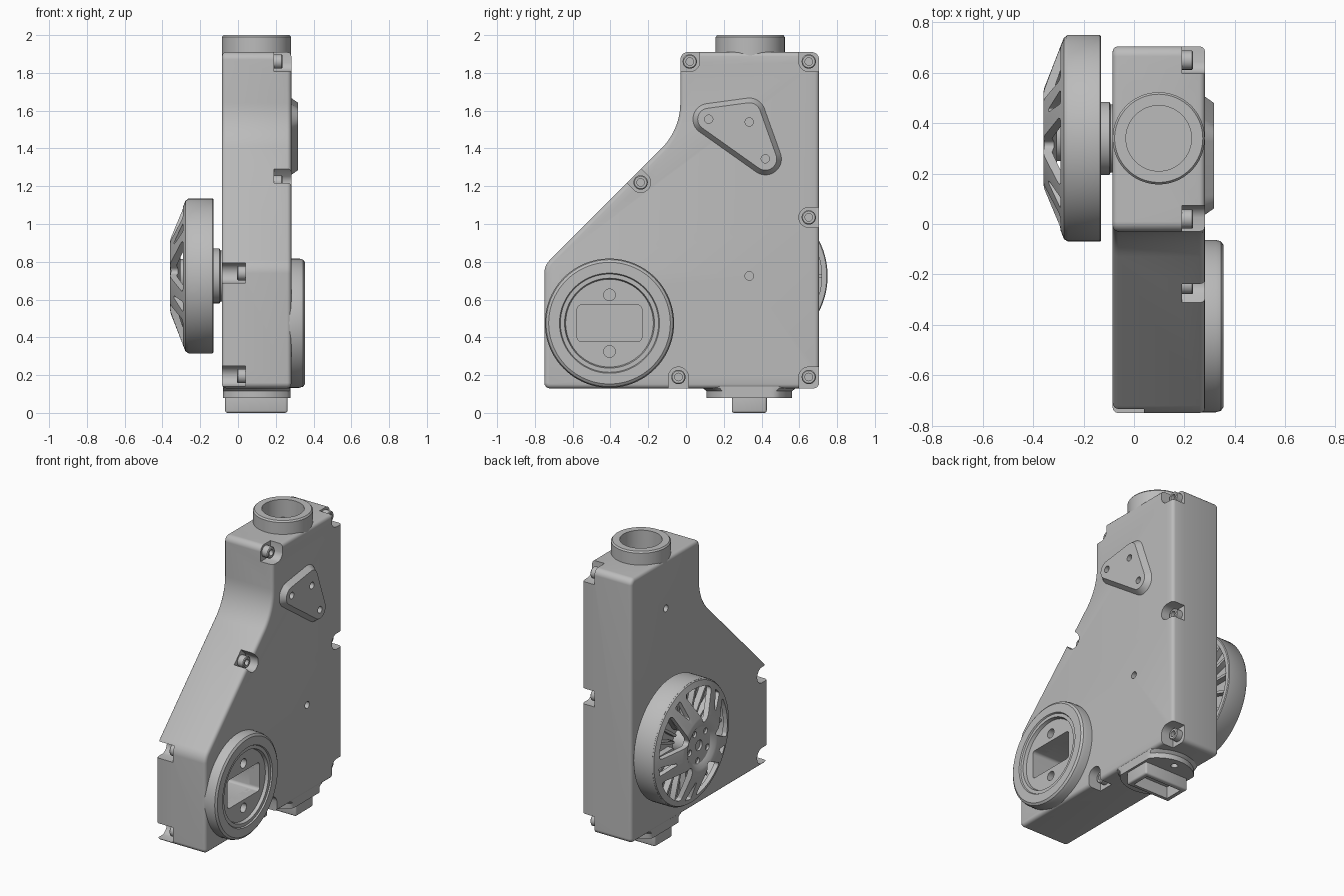
import bpy, bmesh
from math import sin, cos, tan, pi, radians
from mathutils import Matrix, Vector

if "Cube" in bpy.data.objects:
    bpy.data.objects.remove(bpy.data.objects["Cube"])

GREY = (0.5, 0.5, 0.5, 1)
grey = bpy.data.materials.new("light grey")
grey.use_nodes = True
grey.diffuse_color = GREY
grey.node_tree.nodes["Principled BSDF"].inputs["Base Color"].default_value = GREY

X_AXIS = Matrix.Rotation(pi / 2, 4, 'Y')
Z_AXIS = Matrix.Identity(4)


def make(name, bm):
    bmesh.ops.recalc_face_normals(bm, faces=bm.faces)
    mesh = bpy.data.meshes.new(name)
    bm.to_mesh(mesh)
    bm.free()
    mesh.materials.append(grey)
    obj = bpy.data.objects.new(name, mesh)
    bpy.context.collection.objects.link(obj)
    return obj


def activate(obj):
    bpy.ops.object.select_all(action='DESELECT')
    obj.select_set(True)
    bpy.context.view_layer.objects.active = obj


def smooth(obj):
    activate(obj)
    bpy.ops.object.shade_smooth_by_angle(angle=radians(32))
    return obj


def bevel(obj, width, segments=3, angle=60):
    activate(obj)
    mod = obj.modifiers.new("bevel", 'BEVEL')
    mod.width, mod.segments = width, segments
    mod.limit_method, mod.angle_limit = 'ANGLE', radians(angle)
    bpy.ops.object.modifier_apply(modifier=mod.name)


def cut(targets, cutters):
    for obj in targets:
        activate(obj)
        for cutter in cutters:
            mod = obj.modifiers.new("cut", 'BOOLEAN')
            mod.operation, mod.solver, mod.object = 'DIFFERENCE', 'EXACT', cutter
            bpy.ops.object.modifier_apply(modifier=mod.name)
    for cutter in cutters:
        bpy.data.objects.remove(cutter)


def hull(name, circles, x0, x1, inset=0, n=24):
    """Convex outline around circles (y, z, r), extruded along x."""
    bm = bmesh.new()
    for x, shrink in ((x0, 0), (x1, inset)):
        for y, z, r in circles:
            for i in range(n):
                a = 2 * pi * (i + 0.5) / n
                bm.verts.new((x, y + (r - shrink) * cos(a), z + (r - shrink) * sin(a)))
    res = bmesh.ops.convex_hull(bm, input=bm.verts)
    loose = [v for v in res["geom_interior"] if isinstance(v, bmesh.types.BMVert)]
    bmesh.ops.delete(bm, geom=loose, context='VERTS')
    bmesh.ops.dissolve_limit(bm, angle_limit=0.01, verts=bm.verts, edges=bm.edges)
    return make(name, bm)


def lathe(name, profile, centre, axis=X_AXIS, n=64):
    """Closed profile of (radius, height) turned about an axis."""
    bm = bmesh.new()
    rings = [[bm.verts.new((r * cos(2 * pi * i / n), r * sin(2 * pi * i / n), h))
              for r, h in profile] for i in range(n)]
    m = len(profile)
    for i in range(n):
        a, b = rings[i], rings[(i + 1) % n]
        for j in range(m):
            k = (j + 1) % m
            if profile[j][0] or profile[k][0]:
                bm.faces.new((a[j], a[k], b[k], b[j]))
    bmesh.ops.remove_doubles(bm, verts=bm.verts, dist=1e-5)
    bm.transform(Matrix.Translation(centre) @ axis)
    return make(name, bm)


def rounded(corners, steps=10):
    """Outline with each corner (y, z, radius) filleted."""
    out = []
    for i, (y, z, r) in enumerate(corners):
        p = Vector((y, z))
        a = (Vector(corners[i - 1][:2]) - p).normalized()
        b = (Vector(corners[(i + 1) % len(corners)][:2]) - p).normalized()
        half = a.angle(b) / 2
        c = p + (a + b).normalized() * r / sin(half)
        start, end = p + a * r / tan(half) - c, p + b * r / tan(half) - c
        for s in range(steps + 1):
            t = s / steps
            out.append(c + (start * (1 - t) + end * t).normalized() * r)
    return out


# Housing
outline = rounded([(-0.75, 0.13, 0.03), (0.705, 0.13, 0.03), (0.705, 1.91, 0.04),
                   (-0.03, 1.91, 0.04), (-0.03, 1.5, 0.34), (-0.75, 0.78, 0.1)])
bm = bmesh.new()
face = bm.faces.new([bm.verts.new((-0.085, p.x, p.y)) for p in outline])
ext = bmesh.ops.extrude_face_region(bm, geom=[face])
bmesh.ops.translate(bm, vec=(0.367, 0, 0),
                    verts=[g for g in ext["geom"] if isinstance(g, bmesh.types.BMVert)])
housing = make("housing", bm)
bevel(housing, 0.022)

# Screw notches: position and the directions in which each one opens
O = 0.15
right_screws = [
    (0.02, 1.86, [(-O, 0), (0, O), (-O, O)]), (0.65, 1.86, [(O, 0), (0, O), (O, O)]),
    (0.65, 1.035, [(O, 0)]), (0.65, 0.19, [(O, 0), (0, -O), (O, -O)]),
    (-0.04, 0.19, [(0, -O)]), (-0.24, 1.22, [(-O, O)])]
left_screws = [(-0.69, 0.74, [(-O, 0)]), (-0.69, 0.195, [(-O, 0)])]
for side, screws, floor, outer in (("left", right_screws, 0.19, 0.4),
                                   ("right", left_screws, 0.04, -0.2)):
    s = 1 if outer > floor else -1
    for i, (y, z, opens) in enumerate(screws):
        spots = [(0, 0)] + opens
        cut([housing], [hull("notch", [(y + a, z + b, 0.053) for a, b in spots], floor, outer)])
        smooth(lathe(f"{side}_screw_{i + 1}",
                     [(0, floor - s * 0.01), (0.038, floor - s * 0.01), (0.038, floor + s * 0.04),
                      (0.033, floor + s * 0.045), (0.02, floor + s * 0.045),
                      (0.02, floor + s * 0.02), (0, floor + s * 0.02)], (0, y, z), n=24))

# Small holes in both side walls
cut([housing], [hull("hole", [(0.335, 0.725, 0.023)], 0.2, 0.4),
                hull("hole", [(0.335, 1.58, 0.023)], -0.2, 0)])

# Round socket with rectangular pocket
RY, RZ = -0.405, 0.475
socket = lathe("socket_ring", [(0, 0.25), (0.342, 0.25), (0.342, 0.325), (0.336, 0.345),
                               (0.322, 0.355), (0.265, 0.355), (0.26, 0.346), (0.238, 0.346),
                               (0.232, 0.325), (0, 0.325)], (0, RY, RZ), n=96)
pocket = [(RY + a * 0.15, RZ + b * 0.075, 0.021) for a in (-1, 1) for b in (-1, 1)]
cut([housing, socket], [hull("pocket", pocket, 0.05, 0.5)] +
    [hull("hole", [(RY, RZ + d, 0.031)], 0.15, 0.5) for d in (-0.15, 0.15)])
smooth(socket)

# Raised three-cornered pad
pad = hull("triangular_pad", [(0.12, 1.555, 0.088), (0.335, 1.582, 0.09), (0.42, 1.345, 0.09)],
           0.275, 0.318, 0.03, 40)
cut([pad], [hull("hole", [(y, z, 0.022)], 0.29, 0.4)
            for y, z in ((0.12, 1.555), (0.335, 1.54), (0.42, 1.345))])
smooth(pad)

# Top collar
CX, CY = 0.098, 0.34
collar = lathe("top_collar", [(0, 1.86), (0.183, 1.86), (0.183, 1.99), (0.175, 2.0), (0, 2.0)],
               (CX, CY, 0), Z_AXIS)
cut([housing, collar], [lathe("bore", [(0, 1.88), (0.13, 1.88), (0.13, 2.2), (0, 2.2)],
                              (CX, CY, 0), Z_AXIS)])
smooth(collar)
smooth(housing)

# Bottom flange, trimmed to the housing width
flange = lathe("bottom_flange", [(0, 0.16), (0.245, 0.16), (0.245, 0.13), (0.226, 0.115),
                                 (0.226, 0.08), (0, 0.08)], (CX, CY - 0.005, 0), Z_AXIS)
for v in flange.data.vertices:
    v.co.x = min(max(v.co.x, -0.08), 0.277)
cut([flange], [lathe("hole", [(0, 0), (0.022, 0), (0.022, 0.12), (0, 0.12)],
                     (CX, 0.5, 0), Z_AXIS, 24)])
smooth(flange)

# Rectangular outlet
bm = bmesh.new()
bmesh.ops.create_cube(bm, size=1, matrix=Matrix.Translation((0.097, 0.335, 0.06))
                      @ Matrix.Diagonal((0.33, 0.185, 0.12, 1)))
outlet = make("outlet", bm)
bevel(outlet, 0.012)
cut([outlet], [hull("slot", [(y, z, 0.008) for y in (0.28, 0.39) for z in (-0.1, 0.09)],
                    -0.035, 0.229)])
smooth(outlet)

# Wheel: rim, sloping spoked face, hub and radial fins
WY, WZ = 0.34, 0.725
AT = (0, WY, WZ)


def polar(r, degrees, size):
    a = radians(degrees)
    return (WY + r * cos(a), WZ + r * sin(a), size)


smooth(lathe("wheel_rim", [(0.378, -0.13), (0.405, -0.13), (0.41, -0.135), (0.41, -0.262),
                           (0.405, -0.27), (0.378, -0.27)], AT, n=96))
spokes = lathe("wheel_spokes", [(0.405, -0.268), (0.4, -0.278), (0.2, -0.356), (0.18, -0.36),
                                (0.15, -0.355), (0.12, -0.335), (0, -0.335), (0, -0.305),
                                (0.12, -0.305), (0.18, -0.325), (0.375, -0.255), (0.4, -0.255)],
               AT, n=96)
openings = []
for k in range(5):
    w, s = 99 + 72 * k, 63 + 72 * k
    openings.append(hull("window", [polar(0.175, w, 0.02)] +
                         [polar(0.345, w + d, 0.02) for d in (-19, -10, 0, 10, 19)], -0.5, -0.2))
    openings.append(hull("slit", [polar(0.25, s, 0.008), polar(0.355, s - 3, 0.01),
                                  polar(0.355, s + 3, 0.01)], -0.5, -0.2))
    openings.append(hull("bolt_hole", [polar(0.1, s, 0.02)], -0.5, -0.32))
openings.append(hull("centre_hole", [(WY, WZ, 0.035)], -0.5, -0.32))
cut([spokes], openings)
smooth(spokes)
smooth(lathe("wheel_hub", [(0, -0.31), (0.09, -0.31), (0.09, -0.2), (0.145, -0.2),
                           (0.145, -0.098), (0.135, -0.093), (0.135, -0.07), (0, -0.07)], AT))
smooth(lathe("wheel_disc", [(0.1, -0.2), (0.385, -0.2), (0.385, -0.18), (0.1, -0.18)], AT))
for k in range(20):
    smooth(hull(f"wheel_fin_{k + 1}", [polar(0.14, 18 * k, 0.009), polar(0.38, 18 * k, 0.009)],
                -0.24, -0.14, n=8))
